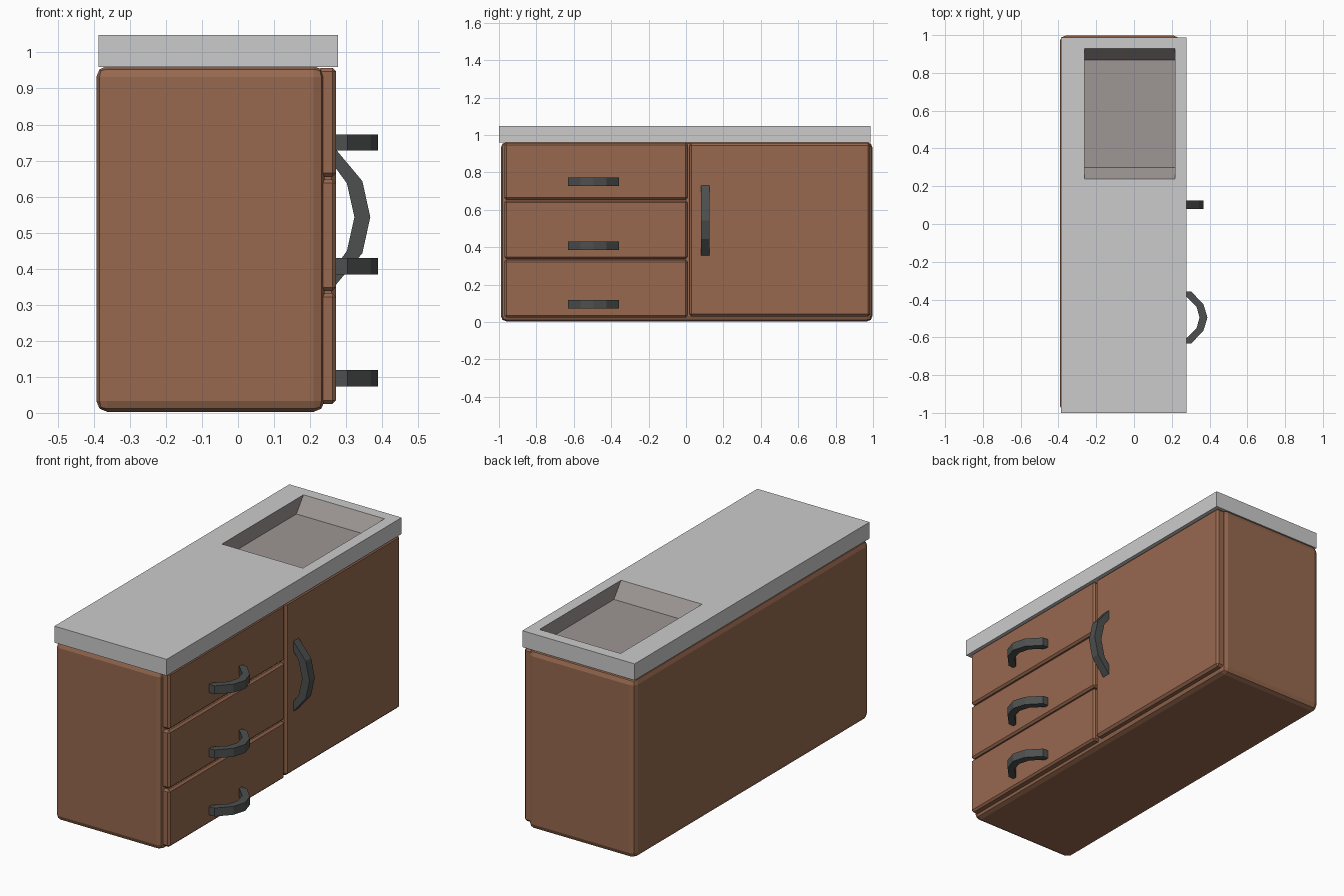
import bpy, bmesh
from mathutils import Vector

if "Cube" in bpy.data.objects:
    bpy.data.objects.remove(bpy.data.objects["Cube"])


def material(name, rgb):
    m = bpy.data.materials.new(name)
    m.use_nodes = True
    col = (*rgb, 1)
    m.diffuse_color = col
    m.node_tree.nodes["Principled BSDF"].inputs["Base Color"].default_value = col
    return m


WOOD = material("brown wood", (0.31, 0.14, 0.078))
STONE = material("light grey worktop", (0.60, 0.60, 0.60))
BASIN = material("warm grey basin", (0.34, 0.305, 0.295))
METAL = material("dark grey metal", (0.075, 0.08, 0.08))


def finish(name, bm, *mats):
    bmesh.ops.recalc_face_normals(bm, faces=bm.faces)
    me = bpy.data.meshes.new(name)
    bm.to_mesh(me)
    bm.free()
    ob = bpy.data.objects.new(name, me)
    bpy.context.collection.objects.link(ob)
    for m in mats:
        me.materials.append(m)
    return ob


def box(name, lo, hi, mat, bevel, segments):
    bm = bmesh.new()
    bmesh.ops.create_cube(bm, size=1)
    lo, hi = Vector(lo), Vector(hi)
    for v in bm.verts:
        v.co = (lo + hi) / 2 + v.co * (hi - lo)
    bmesh.ops.bevel(bm, geom=bm.edges[:], offset=bevel, segments=segments,
                    profile=0.5, affect='EDGES')
    return finish(name, bm, mat)


# Handle: a mirrored arc in the (outward, along) plane, given a thickness
def handle(name, outer, inner, center, thick, upright):
    bm = bmesh.new()
    rows = []
    for side in (1, -1):
        pairs = list(zip(outer, inner))
        rows += pairs if side == 1 else pairs[-2::-1]
        if side == 1:
            count = len(rows)
    rings = []
    for i, (o, n) in enumerate(rows):
        s = 1 if i < count else -1
        ring = []
        for (out, along), t in ((o, -1), (o, 1), (n, 1), (n, -1)):
            a, b = along * s, t * thick / 2
            offset = (0, b, a) if upright else (0, a, b)
            ring.append(bm.verts.new(Vector((out, 0, 0)) + Vector(offset) + Vector(center)))
        rings.append(ring)
    for r, q in zip(rings, rings[1:]):
        for k in range(4):
            bm.faces.new((r[k], r[(k + 1) % 4], q[(k + 1) % 4], q[k]))
    bm.faces.new(rings[0])
    bm.faces.new(rings[-1])
    finish(name, bm, METAL)


# Cabinet carcass
box("cabinet_body", (-0.393, -0.99, 0.003), (0.24, 0.997, 0.962), WOOD, 0.03, 2)

# Drawers and door
names = ("bottom", "middle", "top")
for name, z0, z1 in zip(names, (0.025, 0.338, 0.655), (0.332, 0.648, 0.957)):
    box(name + "_drawer", (0.22, -0.97, z0), (0.272, 0.008, z1), WOOD, 0.01, 1)
box("door", (0.22, 0.018, 0.03), (0.272, 0.985, 0.957), WOOD, 0.012, 1)

# Handles
for name, z in zip(names, (0.096, 0.407, 0.75)):
    handle(name + "_drawer_handle",
           ((0.304, 0.137), (0.368, 0.069), (0.389, 0)),
           ((0.252, 0.137), (0.331, 0.058), (0.347, 0)),
           (0, -0.495, z), 0.045, False)
handle("door_handle",
       ((0.268, 0.192), (0.345, 0.1), (0.367, 0)),
       ((0.23, 0.192), (0.302, 0.094), (0.323, 0)),
       (0, 0.103, 0.543), 0.045, True)

# Worktop with a sunken basin, ends of the basin sloping inward
bm = bmesh.new()


def loop(x0, x1, y0, y1, z):
    return [bm.verts.new((x, y, z)) for x, y in ((x0, y0), (x1, y0), (x1, y1), (x0, y1))]


loops = [loop(-0.387, 0.278, -1, 0.987, 0.96),
         loop(-0.387, 0.278, -1, 0.987, 1.048),
         loop(-0.262, 0.218, 0.238, 0.928, 1.048),
         loop(-0.262, 0.218, 0.298, 0.868, 0.968)]
bm.faces.new(loops[0])
for level, (a, b) in enumerate(zip(loops, loops[1:])):
    for k in range(4):
        f = bm.faces.new((a[k], a[(k + 1) % 4], b[(k + 1) % 4], b[k]))
        f.material_index = int(level == 2)
bm.faces.new(loops[3]).material_index = 1
finish("worktop", bm, STONE, BASIN)
